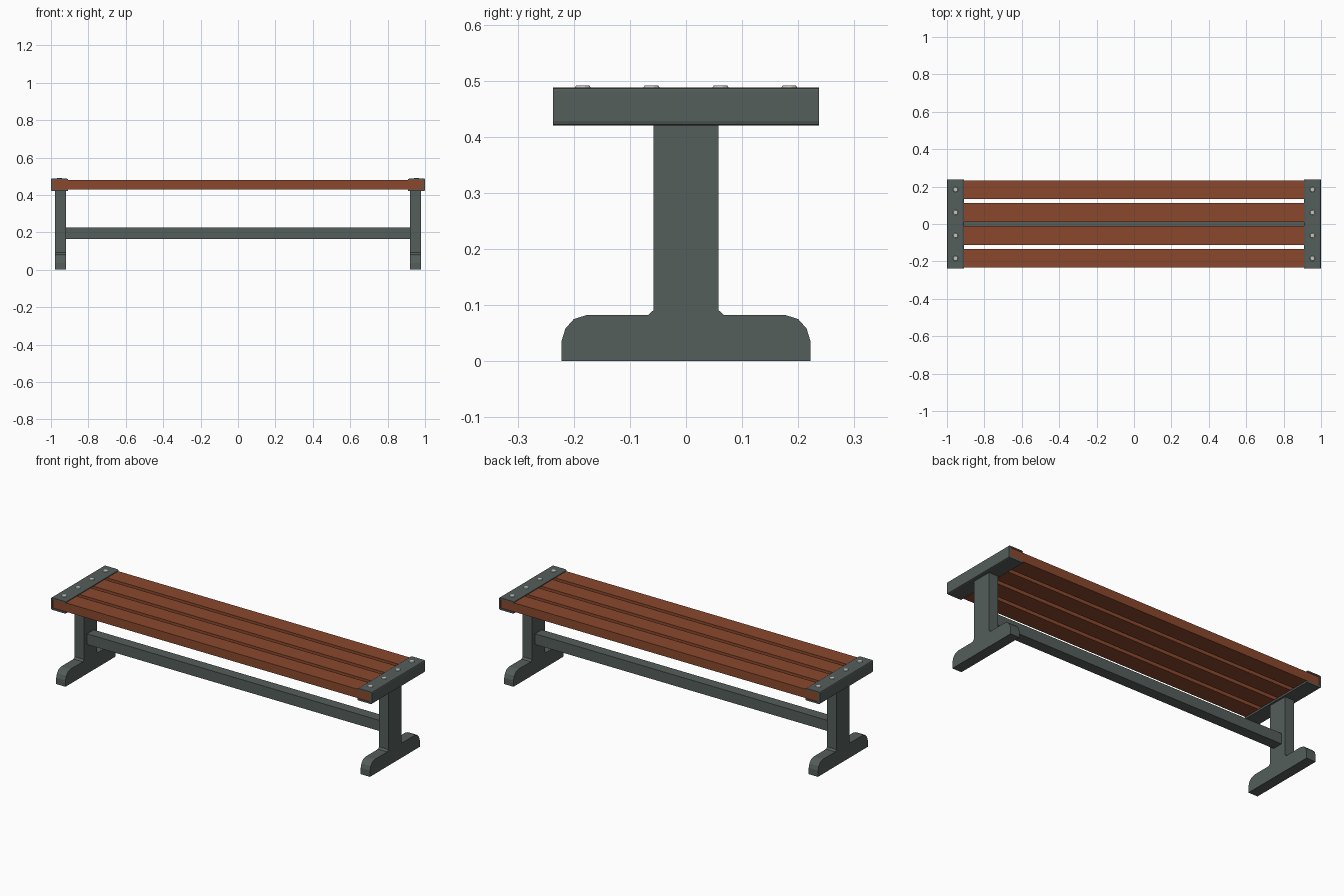
import bpy, bmesh, math

if "Cube" in bpy.data.objects:
    bpy.data.objects.remove(bpy.data.objects["Cube"])


def material(name, rgb):
    m = bpy.data.materials.new(name)
    m.diffuse_color = (*rgb, 1)
    m.use_nodes = True
    m.node_tree.nodes["Principled BSDF"].inputs["Base Color"].default_value = m.diffuse_color
    return m


METAL = material("dark grey metal", (0.09, 0.112, 0.105))
WOOD = material("red brown wood", (0.255, 0.064, 0.027))
BOLT = material("light grey bolt", (0.55, 0.55, 0.53))


def finish(bm, name, mat):
    bmesh.ops.recalc_face_normals(bm, faces=bm.faces[:])
    me = bpy.data.meshes.new(name)
    bm.to_mesh(me)
    bm.free()
    me.materials.append(mat)
    ob = bpy.data.objects.new(name, me)
    bpy.context.collection.objects.link(ob)
    return ob


def box(name, center, size, mat):
    bm = bmesh.new()
    bmesh.ops.create_cube(bm, size=1)
    bmesh.ops.scale(bm, vec=size, verts=bm.verts)
    bmesh.ops.translate(bm, vec=center, verts=bm.verts)
    return finish(bm, name, mat)


def extrude(name, points, offset, mat):
    bm = bmesh.new()
    face = bm.faces.new([bm.verts.new(p) for p in points])
    ext = bmesh.ops.extrude_face_region(bm, geom=[face])["geom"]
    bmesh.ops.translate(bm, vec=offset,
                        verts=[v for v in ext if isinstance(v, bmesh.types.BMVert)])
    return finish(bm, name, mat)


# four seat slats
SLATS = (-0.184, -0.0615, 0.0615, 0.184)
for i, y in enumerate(SLATS):
    box(f"seat_slat_{i + 1}", (0, y, 0.455), (1.98, 0.099, 0.05), WOOD)

# stretcher between the legs
box("stretcher", (0, 0, 0.195), (1.85, 0.06, 0.06), METAL)

# half outline of the leg and foot (y, z), mirrored below
HALF = [(0.222, 0), (0.222, 0.035), (0.215, 0.058), (0.2, 0.075), (0.178, 0.082),
        (0.068, 0.082), (0.058, 0.091), (0.058, 0.422)]
LEG = HALF + [(-y, z) for y, z in reversed(HALF)]

# C-shaped channel that grips the slat ends (x, z)
CAP = [(0.91, 0.42), (0.992, 0.42), (0.998, 0.422), (1, 0.428), (1, 0.482),
       (0.998, 0.486), (0.992, 0.488), (0.916, 0.488), (0.91, 0.484), (0.91, 0.48),
       (0.99, 0.48), (0.99, 0.43), (0.91, 0.43)]

for side, s in (("left", -1), ("right", 1)):
    extrude(f"{side}_leg", [(s * 0.92, y, z) for y, z in LEG], (s * 0.058, 0, 0), METAL)
    extrude(f"{side}_end_cap", [(s * x, -0.237, z) for x, z in CAP], (0, 0.474, 0), METAL)
    # bolts on top of the cap
    for i, y in enumerate(SLATS):
        bm = bmesh.new()
        bmesh.ops.create_cone(bm, cap_ends=True, segments=10, radius1=0.016,
                              radius2=0.012, depth=0.006)
        bmesh.ops.translate(bm, vec=(s * 0.954, y, 0.488), verts=bm.verts)
        finish(bm, f"{side}_bolt_{i + 1}", BOLT)
